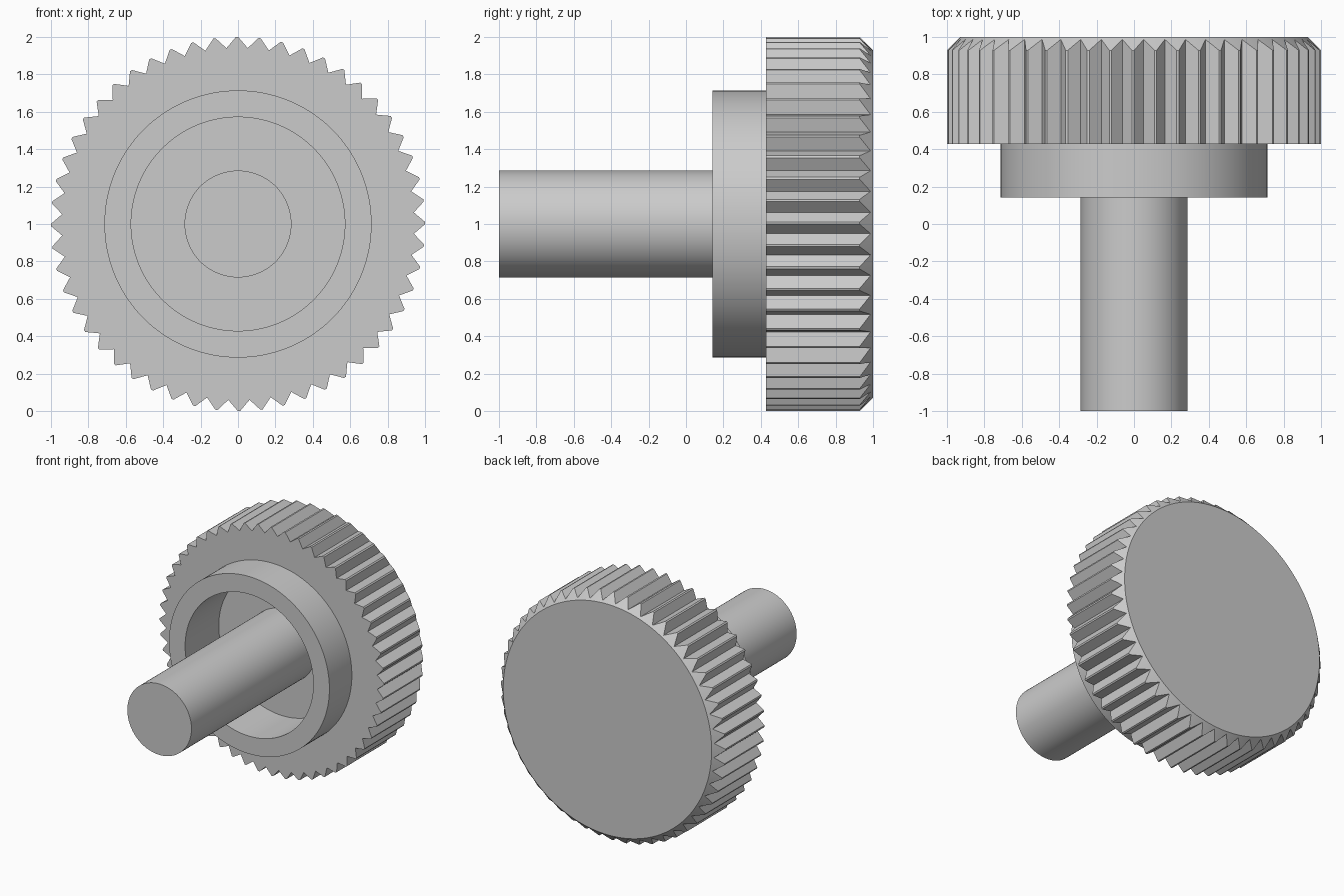
import bpy, bmesh
from math import cos, sin, tau, radians
from mathutils import Vector

cube = bpy.data.objects.get("Cube")
if cube:
    bpy.data.objects.remove(cube, do_unlink=True)

U = 1 / 7            # design unit
TEETH = 52
ROOT = 0.942         # radius at the bottom of the grooves
BACK = 6.5 * U       # radius of the chamfered rear face

metal = bpy.data.materials.new("plain grey")
metal.use_nodes = True
grey = (0.6, 0.6, 0.6, 1)
metal.diffuse_color = grey
metal.node_tree.nodes["Principled BSDF"].inputs["Base Color"].default_value = grey


def polar(r, a):
    return Vector((r * cos(a), r * sin(a)))


def circle(r, y, directions):
    return [(d.x * r, y, d.y * r + 1) for d in directions]


def loft(name, rings, closed=False):
    """Join successive rings with quads; cap the ends or close the loop."""
    bm = bmesh.new()
    loops = [[bm.verts.new(p) for p in ring] for ring in rings]
    n = len(loops[0])
    pairs = list(zip(loops, loops[1:]))
    if closed:
        pairs.append((loops[-1], loops[0]))
    else:
        bm.faces.new(loops[0])
        bm.faces.new(loops[-1])
    for a, b in pairs:
        for i in range(n):
            j = (i + 1) % n
            bm.faces.new((a[i], a[j], b[j], b[i]))
    bmesh.ops.recalc_face_normals(bm, faces=bm.faces)
    mesh = bpy.data.meshes.new(name)
    bm.to_mesh(mesh)
    bm.free()
    mesh.materials.append(metal)
    obj = bpy.data.objects.new(name, mesh)
    bpy.context.collection.objects.link(obj)
    bpy.ops.object.select_all(action='DESELECT')
    obj.select_set(True)
    bpy.context.view_layer.objects.active = obj
    bpy.ops.object.shade_smooth_by_angle(angle=radians(30))
    return obj


round_dirs = [polar(1, tau * i / 128) for i in range(128)]

# Shaft
loft("shaft", [circle(2 * U, y, round_dirs) for y in (-1, 4.05 * U)])

# Hollow collar
loft("collar", [circle(r * U, y * U, round_dirs)
                for r, y in ((4, 1), (5, 1), (5, 3), (4, 3))], closed=True)

# Toothed outline: narrow tip, straight flanks, sharp groove
outline = []
pitch = tau / TEETH
flat = radians(0.35)
for k in range(TEETH):
    a = k * pitch + radians(0.3)
    tip_start, tip_end = polar(1, a - flat), polar(1, a + flat)
    groove = polar(ROOT, a + pitch / 2)
    next_tip = polar(1, a + pitch - flat)
    outline += [tip_start, tip_end, tip_end.lerp(groove, 0.5),
                groove, groove.lerp(next_tip, 0.5)]
dirs = [p.normalized() for p in outline]

# Knurled head with a recess in front and a chamfer behind
loft("knurled_head", [
    circle(4 * U, 4 * U, dirs),
    circle(4 * U, 3 * U, dirs),
    [(p.x, 3 * U, p.y + 1) for p in outline],
    [(p.x, 1 - (p.length - BACK), p.y + 1) for p in outline],
    circle(BACK, 1, dirs),
])
